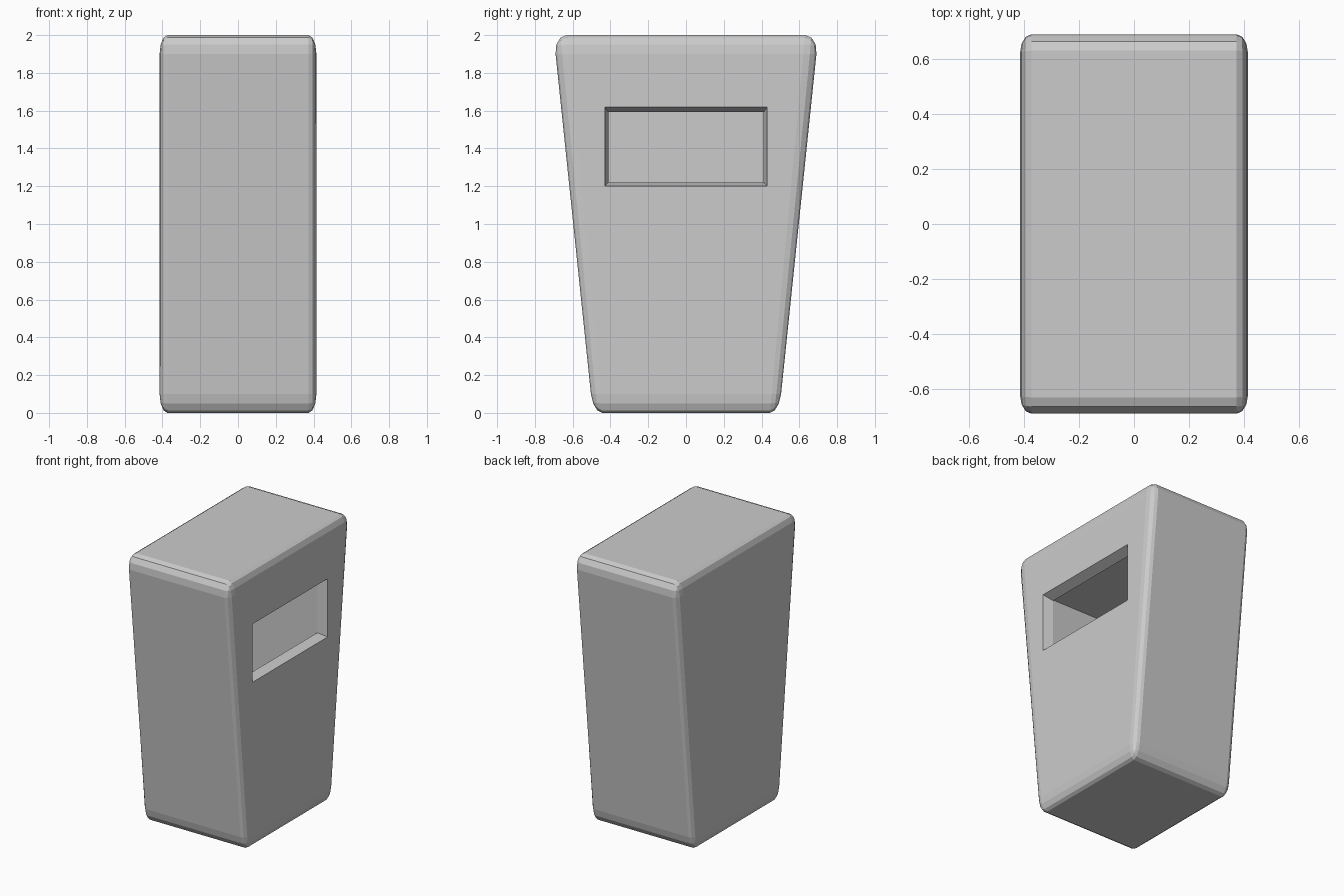
import bpy, bmesh
from mathutils import Vector

if "Cube" in bpy.data.objects:
    bpy.data.objects.remove(bpy.data.objects["Cube"])


def make_object(name, bm):
    bmesh.ops.recalc_face_normals(bm, faces=bm.faces)
    mesh = bpy.data.meshes.new(name)
    bm.to_mesh(mesh)
    bm.free()
    obj = bpy.data.objects.new(name, mesh)
    bpy.context.collection.objects.link(obj)
    return obj


def frustum(name, sections):
    """Box between two x stations; each section is (x, half_y, z_low, z_high)."""
    bm = bmesh.new()
    for x, hy, z0, z1 in sections:
        for y, z in ((-hy, z0), (hy, z0), (hy, z1), (-hy, z1)):
            bm.verts.new((x, y, z))
    bmesh.ops.convex_hull(bm, input=bm.verts[:])
    obj = make_object(name, bm)
    obj.hide_render = True
    return obj


# Rounded, tapered housing
bm = bmesh.new()
bmesh.ops.create_cube(bm, size=2)
bmesh.ops.bevel(bm, geom=bm.edges[:], offset=0.1, segments=3, profile=0.5, affect='EDGES')
for v in bm.verts:
    z = v.co.z + 1
    v.co = Vector((v.co.x * 0.415, v.co.y * (0.493 + 0.104 * z), z))
body = make_object("bin_body", bm)

# Inner cavity, then the chamfered slot opening into it on the right side
cavity = frustum("cavity_cutter", [(-0.345, 0.415, 0.12, 1.6), (0.345, 0.415, 0.12, 1.6)])
slot = frustum("slot_cutter", [(0.265, 0.39, 1.24, 1.56), (0.565, 0.47, 1.16, 1.68)])

bpy.context.view_layer.objects.active = body
for cutter in (cavity, slot):
    mod = body.modifiers.new(cutter.name, 'BOOLEAN')
    mod.operation = 'DIFFERENCE'
    mod.solver = 'EXACT'
    mod.object = cutter
    bpy.ops.object.modifier_apply(modifier=mod.name)
    bpy.data.objects.remove(cutter)
